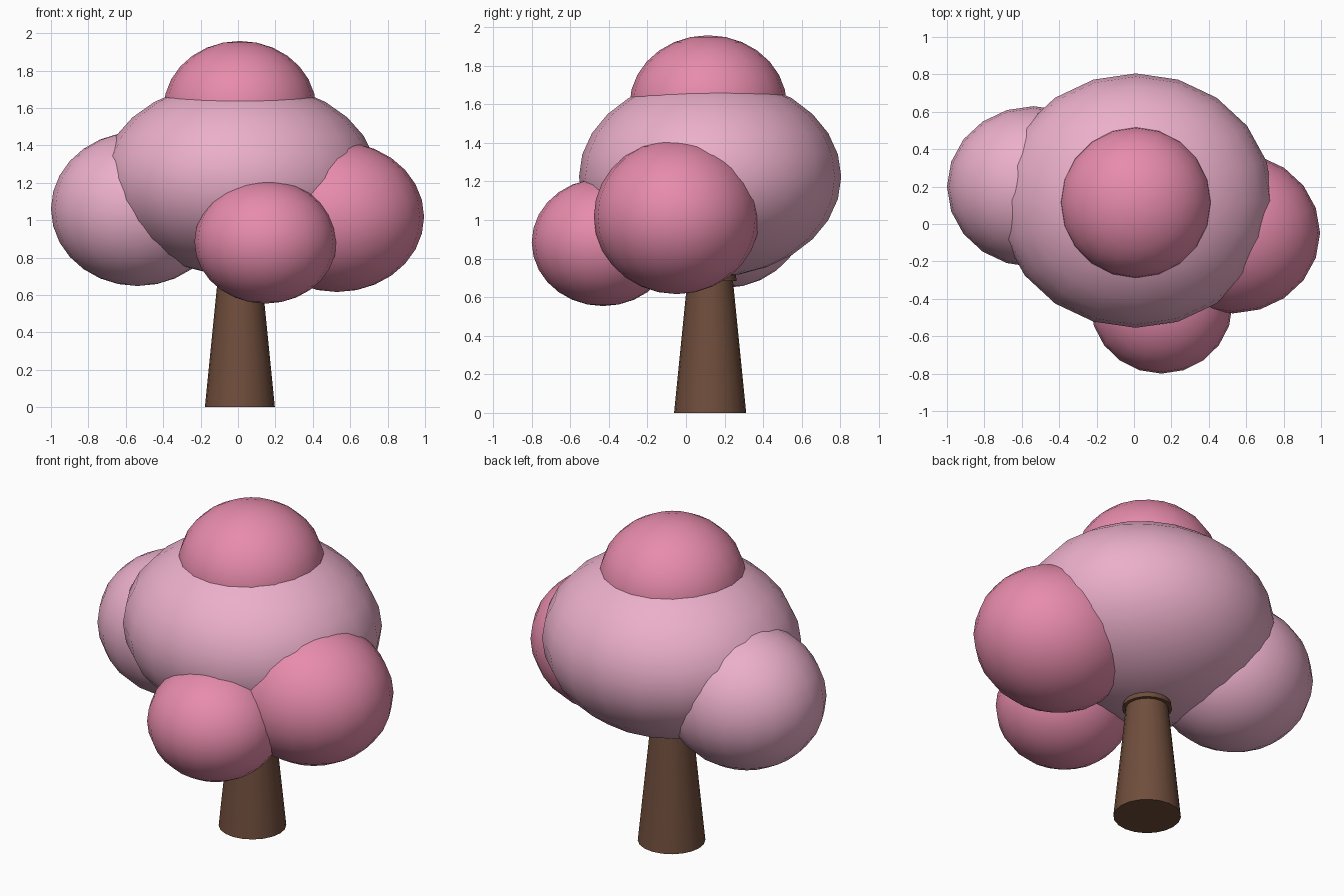
import bpy, math

if "Cube" in bpy.data.objects:
    bpy.data.objects.remove(bpy.data.objects["Cube"])


def material(name, color):
    m = bpy.data.materials.new(name)
    m.diffuse_color = (*color, 1)
    m.use_nodes = True
    m.node_tree.nodes["Principled BSDF"].inputs["Base Color"].default_value = m.diffuse_color
    return m


LIGHT = material("light_blossom", (0.83, 0.43, 0.59))
DEEP = material("deep_blossom", (0.80, 0.26, 0.41))
BARK = material("bark", (0.16, 0.075, 0.045))


def finish(name, mat):
    ob = bpy.context.object
    ob.name = name
    ob.data.materials.append(mat)
    bpy.ops.object.transform_apply(location=False, rotation=False, scale=True)
    bpy.ops.object.shade_smooth_by_angle(angle=math.radians(40))


def blossom(name, center, radii, mat):
    bpy.ops.mesh.primitive_uv_sphere_add(segments=20, ring_count=14, radius=1, location=center)
    bpy.context.object.scale = radii
    finish(name, mat)


def stem(name, z0, z1, r0, r1):
    bpy.ops.mesh.primitive_cone_add(vertices=20, radius1=r0, radius2=r1, depth=z1 - z0,
                                    location=(0.01, 0.125, (z0 + z1) / 2))
    finish(name, BARK)


# Tapered trunk and the slightly wider fork collar hidden in the foliage
stem("trunk", 0, 0.72, 0.187, 0.115)
stem("trunk_collar", 0.685, 0.85, 0.138, 0.11)

# Foliage clumps
blossom("main_foliage", (0.01, 0.125, 1.225), (0.735, 0.68, 0.52), LIGHT)
blossom("top_foliage", (0.01, 0.115, 1.595), (0.408, 0.408, 0.363), DEEP)
blossom("left_foliage", (-0.537, 0.20, 1.06), (0.463, 0.43, 0.412), LIGHT)
blossom("right_foliage", (0.53, -0.048, 1.018), (0.465, 0.43, 0.402), DEEP)
blossom("front_foliage", (0.147, -0.43, 0.885), (0.38, 0.37, 0.331), DEEP)
